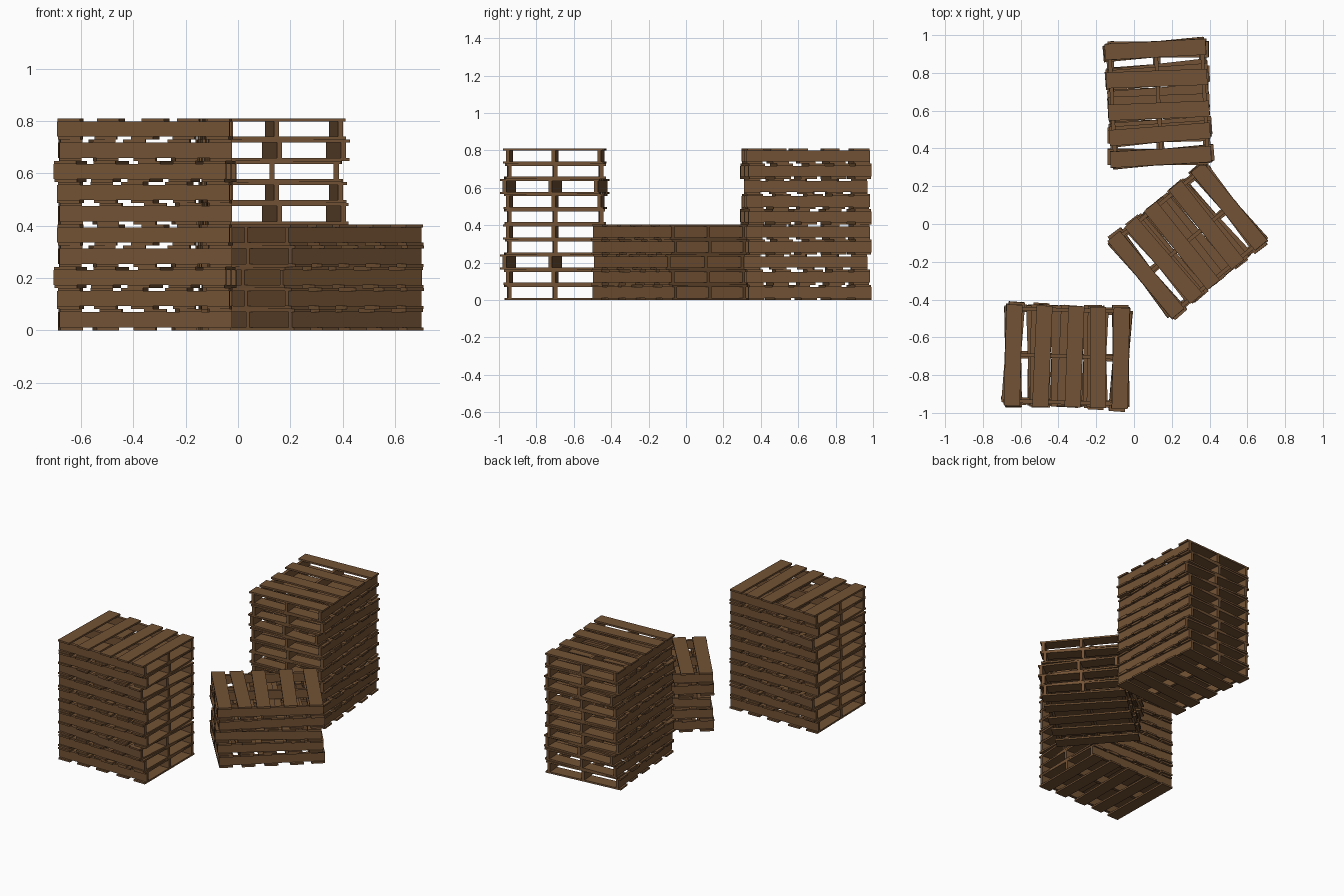
import bpy, bmesh, random
from math import radians
from mathutils import Matrix, Vector

if "Cube" in bpy.data.objects:
    bpy.data.objects.remove(bpy.data.objects["Cube"])

random.seed(4)
wood = bpy.data.materials.new("brown_wood")
wood.diffuse_color = (0.17, 0.085, 0.035, 1)
wood.use_nodes = True
wood.node_tree.nodes["Principled BSDF"].inputs["Base Color"].default_value = wood.diffuse_color

PALLET_H = 0.081      # height of one pallet
BOARD_T = 0.0115      # deck board thickness
BOARD = (0.085, 0.535)
STRINGER = (0.66, 0.02)


def add_box(bm, center, size, yaw=0.0):
    m = (Matrix.Translation(center) @ Matrix.Rotation(radians(yaw), 4, 'Z')
         @ Matrix.Diagonal((*size, 1)))
    bmesh.ops.create_cube(bm, size=1, matrix=m)


def pallet_mesh():
    bm = bmesh.new()
    # three stringers along x
    for y in (-0.245, 0, 0.245):
        add_box(bm, (0, y, PALLET_H / 2),
                (STRINGER[0], STRINGER[1], PALLET_H - 2 * BOARD_T))
    # five slightly crooked boards on the top and on the bottom
    top = [(-0.285, 0), (-0.13, -1), (0.04, -0.7), (0.165, 1.4), (0.285, 0.3)]
    bottom = [(-0.285, 0.5), (-0.15, 1.2), (0.0, -1), (0.15, 0.8), (0.285, -0.4)]
    for layout, z in ((top, PALLET_H - BOARD_T / 2), (bottom, BOARD_T / 2)):
        for x, yaw in layout:
            add_box(bm, (x, random.uniform(-0.004, 0.004), z),
                    (*BOARD, BOARD_T), yaw)
    me = bpy.data.meshes.new("pallet")
    bm.to_mesh(me)
    bm.free()
    me.materials.append(wood)
    return me


mesh = pallet_mesh()
# yaw of each pallet in a group of five, bottom to top
GROUP = [2, 180, -3, 182, 0]


def stack(name, x, y, yaw, groups):
    for i in range(5 * groups):
        ob = bpy.data.objects.new(f"{name}_pallet_{i + 1}", mesh)
        ob.location = Vector((x, y, i * PALLET_H))
        ob.rotation_euler.z = radians(yaw + GROUP[i % 5])
        bpy.context.collection.objects.link(ob)


# two tall stacks and one short stack
stack("front_left_stack", -0.355, -0.70, -1.5, 2)
stack("back_stack", 0.13, 0.64, -87, 2)
stack("short_stack", 0.285, -0.09, 219.5, 1)
